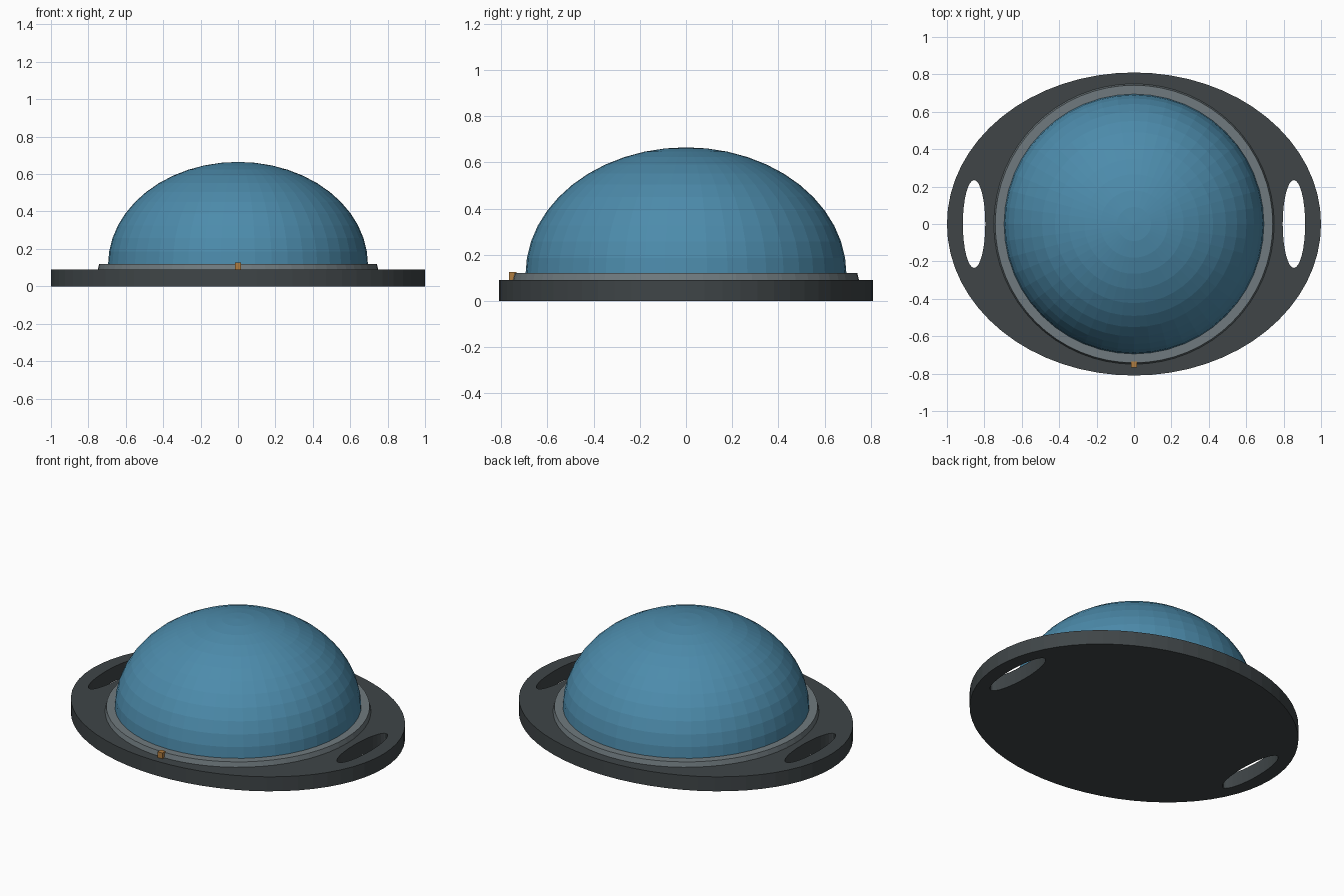
import bpy, bmesh
from math import cos, sin, pi

if "Cube" in bpy.data.objects:
    bpy.data.objects.remove(bpy.data.objects["Cube"])


def paint(ob, rgb):
    mat = bpy.data.materials.new(ob.name + "_colour")
    mat.diffuse_color = (*rgb, 1)
    mat.use_nodes = True
    mat.node_tree.nodes["Principled BSDF"].inputs["Base Color"].default_value = mat.diffuse_color
    ob.data.materials.append(mat)


def ellipse(cx, rx, ry, n):
    return [(cx + rx * cos(2 * pi * i / n), ry * sin(2 * pi * i / n)) for i in range(n)]


def lathe(name, profile, rgb, n, closed):
    """Spin (radius, z) points round the z axis."""
    bm = bmesh.new()
    vs = [bm.verts.new((r, 0, z)) for r, z in profile]
    pairs = list(zip(vs, vs[1:])) + ([(vs[-1], vs[0])] if closed else [])
    edges = [bm.edges.new(p) for p in pairs]
    bmesh.ops.spin(bm, geom=vs + edges, cent=(0, 0, 0), axis=(0, 0, 1),
                   angle=2 * pi, steps=n, use_merge=True)
    bmesh.ops.remove_doubles(bm, verts=bm.verts[:], dist=1e-5)
    bmesh.ops.recalc_face_normals(bm, faces=bm.faces[:])
    me = bpy.data.meshes.new(name)
    bm.to_mesh(me)
    bm.free()
    ob = bpy.data.objects.new(name, me)
    bpy.context.collection.objects.link(ob)
    paint(ob, rgb)
    return ob


# Oval base plate with two hand slots, extruded from filled outlines
curve = bpy.data.curves.new("base_plate", 'CURVE')
curve.dimensions = '2D'
curve.fill_mode = 'BOTH'
curve.extrude = 0.045
for outline in (ellipse(0, 1.0, 0.81, 64),
                ellipse(0.855, 0.06, 0.235, 32),
                ellipse(-0.855, 0.06, 0.235, 32)):
    sp = curve.splines.new('POLY')
    sp.points.add(len(outline) - 1)
    for p, (x, y) in zip(sp.points, outline):
        p.co = (x, y, 0, 1)
    sp.use_cyclic_u = True
plate = bpy.data.objects.new("base_plate", curve)
bpy.context.collection.objects.link(plate)
plate.location.z = 0.045
bpy.context.view_layer.objects.active = plate
plate.select_set(True)
bpy.ops.object.convert(target='MESH')
plate = bpy.context.object
for f in plate.data.polygons:
    f.use_smooth = False
paint(plate, (0.05, 0.06, 0.064))

# Tapered collar ring around the dome
lathe("collar_ring", [(0.69, 0.088), (0.75, 0.088), (0.742, 0.12), (0.69, 0.12)],
      (0.16, 0.195, 0.21), 64, True)

# Flattened half-dome
rings = 12
dome = [(0.695 * cos(pi / 2 * i / rings), 0.115 + 0.55 * sin(pi / 2 * i / rings))
        for i in range(rings)] + [(0, 0.665)]
lathe("dome", [(0, 0.09), (0.695, 0.09)] + dome, (0.073, 0.26, 0.41), 48, False)

# Small front marker on the collar
bpy.ops.mesh.primitive_cube_add(size=1, location=(0, -0.75, 0.108))
marker = bpy.context.object
marker.name = "front_marker"
marker.scale = (0.032, 0.032, 0.036)
paint(marker, (0.43, 0.2, 0.05))
